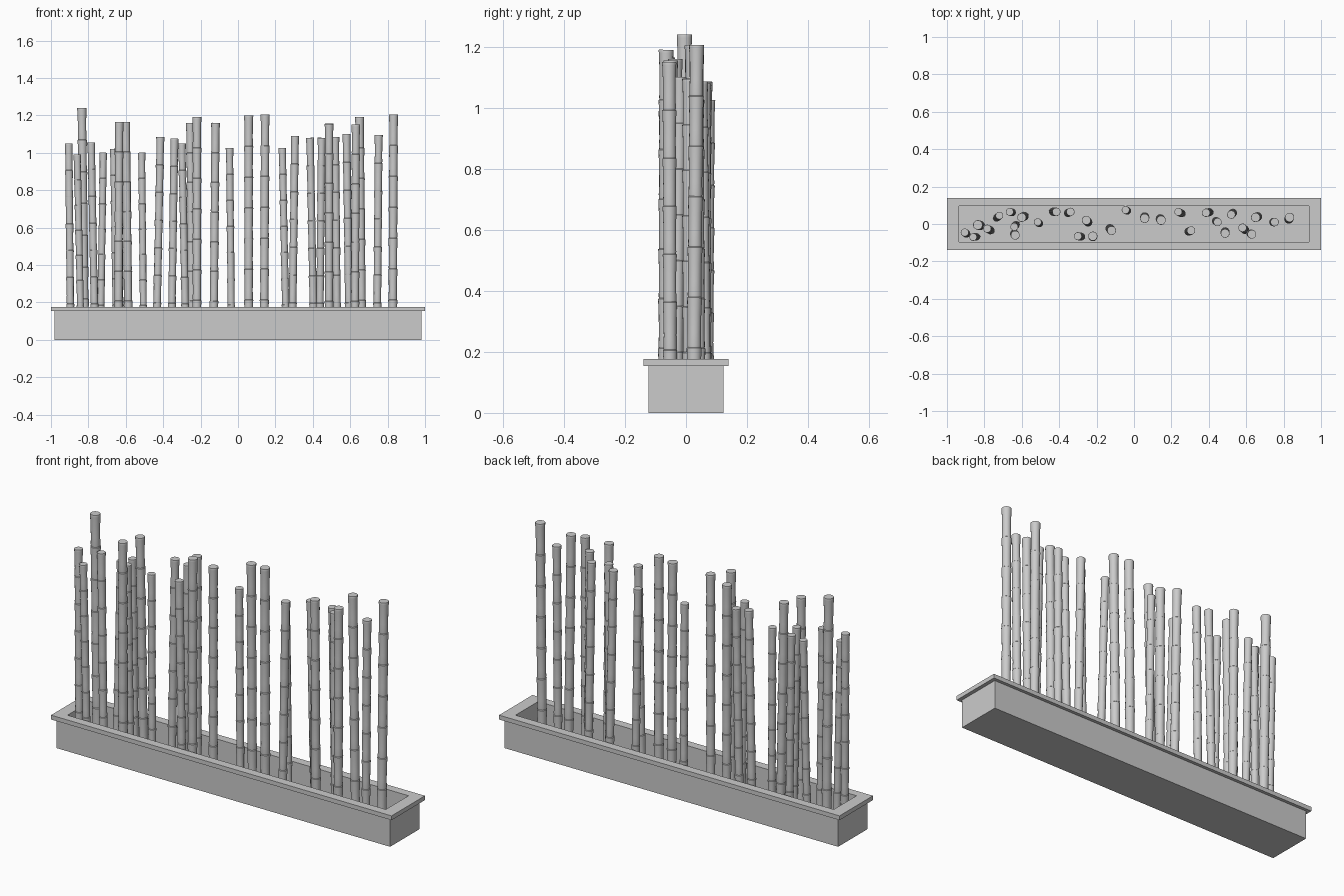
import bpy, bmesh, math, random
from mathutils import Vector

if "Cube" in bpy.data.objects:
    bpy.data.objects.remove(bpy.data.objects["Cube"])

random.seed(4)
FLOOR = 0.05          # inside floor of the planter
SIDES = 16


def make_object(name, bm):
    bmesh.ops.recalc_face_normals(bm, faces=bm.faces[:])
    me = bpy.data.meshes.new(name)
    bm.to_mesh(me)
    bm.free()
    ob = bpy.data.objects.new(name, me)
    bpy.context.collection.objects.link(ob)
    return ob


# Planter: rectangular loops (half x, half y, z) from outer bottom, over the rim, to the floor
def planter():
    profile = [(.98, .123, 0), (.98, .123, .153), (1, .14, .153), (1, .14, .176),
               (.935, .095, .176), (.935, .095, FLOOR)]
    bm = bmesh.new()
    rings = [[bm.verts.new((sx * x, sy * y, z))
              for sx, sy in ((-1, -1), (1, -1), (1, 1), (-1, 1))]
             for x, y, z in profile]
    for a, b in zip(rings, rings[1:]):
        for i in range(4):
            j = (i + 1) % 4
            bm.faces.new((a[i], a[j], b[j], b[i]))
    bm.faces.new(rings[0])
    bm.faces.new(rings[-1])
    make_object("planter_box", bm)


# Bamboo cane: stacked segments, waisted in the middle and flared at each node
def cane(name, base, top, radius, segments=7):
    axis = top - base
    turn = axis.to_track_quat('Z', 'Y')
    shape = [(0, .93), (.04, .96), (.3, .92), (.65, .95), (.93, 1.03), (.985, 1.05)]
    levels = [((s + t) / segments, r) for s in range(segments) for t, r in shape]
    levels.append((1, 1.02))
    bm = bmesh.new()
    rings = []
    for t, r in levels:
        rings.append([bm.verts.new(base + axis * t + turn @ Vector(
            (math.cos(a) * r * radius, math.sin(a) * r * radius, 0)))
            for a in (2 * math.pi * k / SIDES for k in range(SIDES))])
    for a, b in zip(rings, rings[1:]):
        for i in range(SIDES):
            j = (i + 1) % SIDES
            bm.faces.new((a[i], a[j], b[j], b[i]))
    bm.faces.new(rings[0])
    bm.faces.new(rings[-1])
    ob = make_object(name, bm)
    bpy.context.view_layer.objects.active = ob
    ob.select_set(True)
    bpy.ops.object.shade_smooth_by_angle(angle=math.radians(40))
    ob.select_set(False)


planter()

# Canes: top x, top y, top height, sideways shift of the foot
CANES = [
    (-.905, -.045, 1.05, .01), (-.86, -.07, .99, .02), (-.835, -.005, 1.24, .015),
    (-.785, -.025, 1.055, .02), (-.72, .045, 1.0, -.015), (-.665, .065, 1.02, .015),
    (-.64, -.015, 1.025, .01), (-.635, -.06, 1.165, -.005), (-.6, .035, 1.165, .015),
    (-.515, .01, 1.0, .01), (-.415, .065, 1.085, -.02), (-.34, .065, 1.075, -.015),
    (-.3, -.065, 1.05, .02), (-.255, .02, 1.16, .01), (-.22, -.065, 1.19, 0),
    (-.12, -.035, 1.16, -.01), (-.045, .075, 1.025, .01), (.057, .03, 1.2, 0),
    (.145, .02, 1.205, -.005), (.237, .065, 1.025, .02), (.305, -.035, 1.09, -.015),
    (.385, .06, 1.08, .02), (.447, .01, 1.08, -.01), (.487, -.05, 1.155, 0),
    (.52, .05, 1.085, .01), (.58, -.02, 1.1, .015), (.63, -.055, 1.15, -.005),
    (.65, .035, 1.19, .012), (.752, .01, 1.095, -.008), (.832, .035, 1.205, -.005),
]
for n, (x, y, z, dx) in enumerate(CANES, 1):
    foot_y = max(-.068, min(.07, y + random.uniform(-.015, .015)))
    cane(f"bamboo_cane_{n:02d}", Vector((x + dx, foot_y, FLOOR)),
         Vector((x, y, z)), .0205 * (z - FLOOR))
